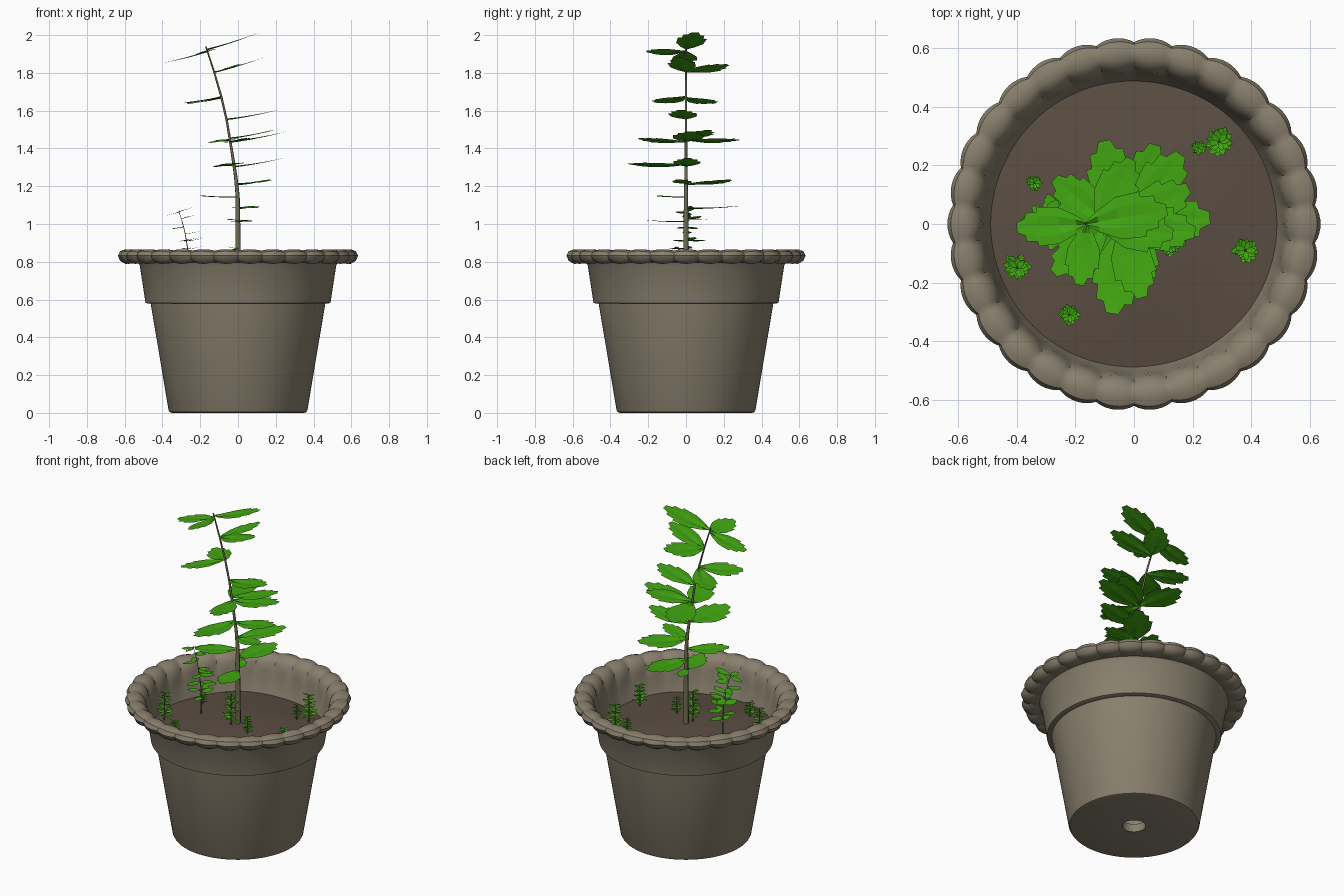
import bpy, bmesh, math, random
from mathutils import Vector

if "Cube" in bpy.data.objects:
    bpy.data.objects.remove(bpy.data.objects["Cube"])

random.seed(4)


def material(name, rgb):
    m = bpy.data.materials.new(name)
    m.diffuse_color = (*rgb, 1)
    m.use_nodes = True
    m.node_tree.nodes["Principled BSDF"].inputs["Base Color"].default_value = m.diffuse_color
    return m


CLAY = material("grey_brown_clay", (0.25, 0.215, 0.155))
SOIL = material("dark_soil", (0.105, 0.077, 0.056))
LEAF = material("leaf_green", (0.055, 0.39, 0.006))
STEM = material("olive_stem", (0.17, 0.155, 0.085))


def finish(bm, name, mat, smooth=None):
    me = bpy.data.meshes.new(name)
    bm.to_mesh(me)
    bm.free()
    ob = bpy.data.objects.new(name, me)
    bpy.context.collection.objects.link(ob)
    me.materials.append(mat)
    if smooth:
        bpy.ops.object.select_all(action='DESELECT')
        ob.select_set(True)
        bpy.context.view_layer.objects.active = ob
        bpy.ops.object.shade_smooth_by_angle(angle=math.radians(smooth))
    return ob


# Pot: closed profile (radius, z, scallop in radius, scallop in z), turned round
PROFILE = [
    (.065, .05, 0, 0), (.065, 0, 0, 0), (.35, 0, 0, 0), (.362, .004, 0, 0),
    (.368, .015, 0, 0), (.462, .578, 0, 0), (.482, .58, 0, 0), (.489, .583, 0, 0),
    (.491, .592, 0, 0), (.52, .78, 0, 0), (.53, .797, 0, 0),
    (.56, .803, .004, -.012), (.59, .803, .006, -.014), (.612, .813, .012, -.008),
    (.62, .832, .016, 0), (.612, .85, .012, .006), (.592, .859, .005, .007),
    (.567, .857, -.004, .008), (.548, .843, -.012, .006), (.534, .82, -.016, 0),
    (.522, .785, -.01, 0), (.508, .745, 0, 0), (.483, .62, 0, 0), (.45, .56, 0, 0),
    (.36, .05, 0, 0),
]
LOBES, SEG = 30, 240
bm = bmesh.new()
rings = []
for i in range(SEG):
    a = 2 * math.pi * i / SEG
    s = abs(math.sin(LOBES / 2 * (a - math.pi / 2))) ** 0.8
    rings.append([bm.verts.new(((r + dr * s) * math.cos(a), (r + dr * s) * math.sin(a), z + dz * s))
                  for r, z, dr, dz in PROFILE])
n = len(PROFILE)
for i in range(SEG):
    p, q = rings[i], rings[(i + 1) % SEG]
    for j in range(n):
        k = (j + 1) % n
        bm.faces.new((p[j], q[j], q[k], p[k]))
bmesh.ops.recalc_face_normals(bm, faces=bm.faces)
finish(bm, "pot", CLAY, 40)


# Soil: gently mounded, uneven disc
def soil_z(x, y):
    d = math.hypot(x, y) / .49
    return .685 - .04 * d * d + .008 * math.sin(9 * x + 1) * math.cos(8 * y) * d


bm = bmesh.new()
centre = bm.verts.new((0, 0, soil_z(0, 0)))
prev = None
for k in range(1, 11):
    r = .0495 * k
    ring = []
    for i in range(64):
        a = 2 * math.pi * i / 64
        x, y = r * math.cos(a), r * math.sin(a)
        ring.append(bm.verts.new((x, y, soil_z(x, y))))
    for i in range(64):
        j = (i + 1) % 64
        if prev:
            bm.faces.new((prev[i], ring[i], ring[j], prev[j]))
        else:
            bm.faces.new((centre, ring[i], ring[j]))
    prev = ring
finish(bm, "soil", SOIL, 60)

# Leaf outline: (fraction of length, half width as fraction of length)
OUTLINE = [(0, .02), (.15, .13), (.4, .26), (.7, .28), (.71, .21), (.87, .20), (.88, .12), (1, .07)]
RIBS = [(-1, .02), (-.5, .03), (0, 0), (.5, .03), (1, .02)]


def add_leaf(bm, base, az, length, lean, lift=.05):
    """Pleated, toothed blade lying square to the leaning stem."""
    a = math.radians(az)
    out, side = Vector((math.cos(a), math.sin(a), 0)), Vector((-math.sin(a), math.cos(a), 0))
    rows = []
    for u, w in OUTLINE:
        row = []
        for f, h in RIBS:
            p = out * (u * length) + side * (w * f * length)
            p.z = lean * p.x + lift * u * length + length * (h * (1 - u) + .07 * (u * u - u))
            row.append(bm.verts.new(Vector(base) + p))
        rows.append(row)
    for r, s in zip(rows, rows[1:]):
        for k in range(len(RIBS) - 1):
            bm.faces.new((r[k], s[k], s[k + 1], r[k + 1]))


def add_tube(bm, path, sides=8):
    """Tapered stem along (x, z, radius) points."""
    prev = None
    for x, z, r in path:
        ring = [bm.verts.new((x + r * math.cos(2 * math.pi * i / sides),
                              r * math.sin(2 * math.pi * i / sides), z)) for i in range(sides)]
        if prev:
            for i in range(sides):
                j = (i + 1) % sides
                bm.faces.new((prev[i], prev[j], ring[j], ring[i]))
        prev = ring
    bm.faces.new(prev)


# Tall plant: stem path and leaves (height, azimuth, length)
PATH = [(0, .66, .017), (0, .9, .014), (-.002, 1.15, .011), (-.012, 1.25, .009), (-.035, 1.4, .007),
        (-.06, 1.55, .006), (-.09, 1.68, .006), (-.125, 1.8, .005), (-.17, 1.94, .004)]
LEAVES = [(1.92, 10, .28), (1.91, 183, .24), (1.91, 263, .21), (1.80, -8, .26), (1.80, 62, .25),
          (1.67, 222, .25), (1.665, 140, .24), (1.55, -6, .27), (1.45, 28, .26), (1.43, 4, .30),
          (1.44, 102, .29), (1.43, 285, .26), (1.30, 2, .26), (1.31, 260, .31), (1.205, 55, .29),
          (1.21, -12, .19), (1.14, 217, .24), (1.08, 75, .28), (1.01, 280, .22), (1.02, 110, .12)]


def stem_at(z):
    for (x0, z0, _), (x1, z1, _) in zip(PATH, PATH[1:]):
        if z <= z1:
            slope = (x1 - x0) / (z1 - z0)
            return x0 + slope * (z - z0), slope
    return PATH[-1][0], slope


def tall_plant(name, loc, scale):
    bs, bl = bmesh.new(), bmesh.new()
    add_tube(bs, PATH)
    for z, az, ln in LEAVES:
        x, slope = stem_at(z)
        add_leaf(bl, (x, 0, z), az, ln, -slope * .9)
    for bm, part, mat, sm in ((bs, "stem", STEM, 50), (bl, "leaves", LEAF, None)):
        for v in bm.verts:
            v.co = Vector((v.co.x, v.co.y, v.co.z - .67)) * scale + Vector(loc)
        finish(bm, name + "_" + part, mat, sm)


tall_plant("main_plant", (0, 0, .67), 1)
tall_plant("young_plant", (-.26, .01, .665), .32)

# Seedlings: small bushy spikes on the soil (x, y, height, leaf length)
SEEDLINGS = [(.29, .28, .17, .055), (.22, .26, .09, .03), (.38, -.09, .13, .05), (-.40, -.15, .17, .052),
             (-.22, -.31, .09, .04), (-.34, .14, .10, .032), (-.02, -.04, .19, .055), (.12, -.08, .10, .035)]
for i, (x, y, h, ln) in enumerate(SEEDLINGS):
    bs, bl = bmesh.new(), bmesh.new()
    z0 = soil_z(x, y)
    add_tube(bs, [(x, z0 - .01, .005), (x, z0 + h, .002)], 6)
    for v in bs.verts:
        v.co.y += y
    for k in range(26):
        t = k / 25
        add_leaf(bl, (x, y, z0 + h * (.12 + .86 * t)), k * 137.5 + random.uniform(-15, 15),
                 ln * (1 - .35 * t) * random.uniform(.85, 1.05), 0, .25)
    finish(bs, f"seedling_stem_{i + 1}", STEM)
    finish(bl, f"seedling_leaves_{i + 1}", LEAF)
